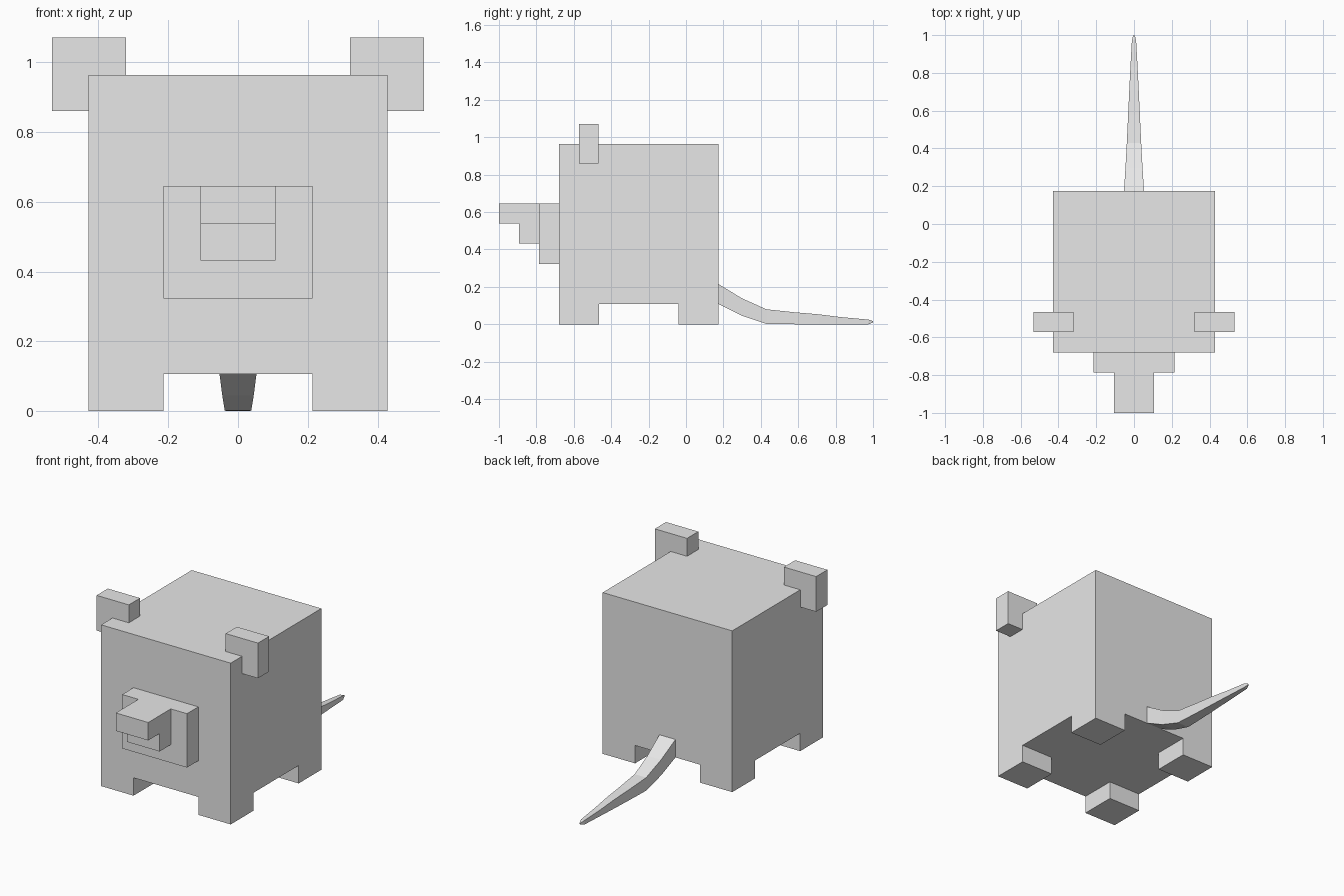
import bpy, bmesh, math
from mathutils import Vector

if "Cube" in bpy.data.objects:
    bpy.data.objects.remove(bpy.data.objects["Cube"])

grey = bpy.data.materials.new("light_grey")
grey.diffuse_color = (0.8, 0.8, 0.8, 1)
grey.use_nodes = True
grey.node_tree.nodes["Principled BSDF"].inputs["Base Color"].default_value = grey.diffuse_color


def finish(name, bm):
    bmesh.ops.recalc_face_normals(bm, faces=bm.faces[:])
    mesh = bpy.data.meshes.new(name)
    bm.to_mesh(mesh)
    bm.free()
    mesh.materials.append(grey)
    obj = bpy.data.objects.new(name, mesh)
    bpy.context.collection.objects.link(obj)
    return obj


def box_mesh(lo, hi):
    bm = bmesh.new()
    bmesh.ops.create_cube(bm, size=1)
    for v in bm.verts:
        v.co = [hi[i] if v.co[i] > 0 else lo[i] for i in range(3)]
    return bm


# Body block with four stubby legs pulled down from its bottom corners
U = 0.107
Y0, Y1 = -0.68, 0.175
bm = box_mesh((-4 * U, Y0, U), (4 * U, Y1, 0.963))
cuts = [((s * 2 * U, 0, 0), (1, 0, 0)) for s in (-1, 1)]
cuts += [((0, y, 0), (0, 1, 0)) for y in (Y0 + 2 * U, Y1 - 2 * U)]
for co, no in cuts:
    bmesh.ops.bisect_plane(bm, geom=bm.verts[:] + bm.edges[:] + bm.faces[:],
                           plane_co=co, plane_no=no)
bm.normal_update()
corners = []
for f in bm.faces:
    c = f.calc_center_median()
    if f.normal.z < -0.9 and abs(c.x) > 2 * U and not (Y0 + 2 * U < c.y < Y1 - 2 * U):
        corners.append(f)
legs = bmesh.ops.extrude_discrete_faces(bm, faces=corners)["faces"]
# Discrete extrusion leaves open shells, so bridge each leg to the body rim
for f in legs:
    for v in f.verts:
        v.co.z = 0
bmesh.ops.remove_doubles(bm, verts=bm.verts[:], dist=1e-5)
bmesh.ops.dissolve_limit(bm, angle_limit=math.radians(1),
                         verts=bm.verts[:], edges=bm.edges[:])
finish("body_with_legs", bm)

# Ears
for side, name in ((-1, "ear_left"), (1, "ear_right")):
    xs = sorted((side * 0.32, side * 0.533))
    finish(name, box_mesh((xs[0], -0.573, 0.86), (xs[1], -0.467, 1.07)))

# Snout plate
finish("snout_plate", box_mesh((-2 * U, -0.787, 0.323), (2 * U, Y0, 0.645)))

# Stepped nose: side profile extruded across the width
profile = [(-0.787, 0.645), (-1.0, 0.645), (-1.0, 0.538),
           (-0.893, 0.538), (-0.893, 0.431), (-0.787, 0.431)]
bm = bmesh.new()
face = bm.faces.new([bm.verts.new((-U, y, z)) for y, z in profile])
new = bmesh.ops.extrude_face_region(bm, geom=[face])["geom"]
bmesh.ops.translate(bm, vec=Vector((2 * U, 0, 0)),
                    verts=[g for g in new if isinstance(g, bmesh.types.BMVert)])
finish("nose", bm)

# Tapering tail: rectangular sections (y, bottom z, top z, half width)
sections = [(0.175, 0.107, 0.214, 0.053), (0.30, 0.045, 0.138, 0.045),
            (0.43, 0.002, 0.08, 0.038), (0.58, 0.0, 0.064, 0.031),
            (0.71, 0.0, 0.053, 0.025), (0.83, 0.0, 0.038, 0.019),
            (0.975, 0.0, 0.025, 0.011), (1.0, 0.009, 0.017, 0.003)]
bm = bmesh.new()
rings = [[bm.verts.new(p) for p in ((-w, y, lo), (w, y, lo), (w, y, hi), (-w, y, hi))]
         for y, lo, hi, w in sections]
for a, b in zip(rings, rings[1:]):
    for i in range(4):
        j = (i + 1) % 4
        bm.faces.new((a[i], a[j], b[j], b[i]))
bm.faces.new(rings[0])
bm.faces.new(rings[-1])
finish("tail", bm)
